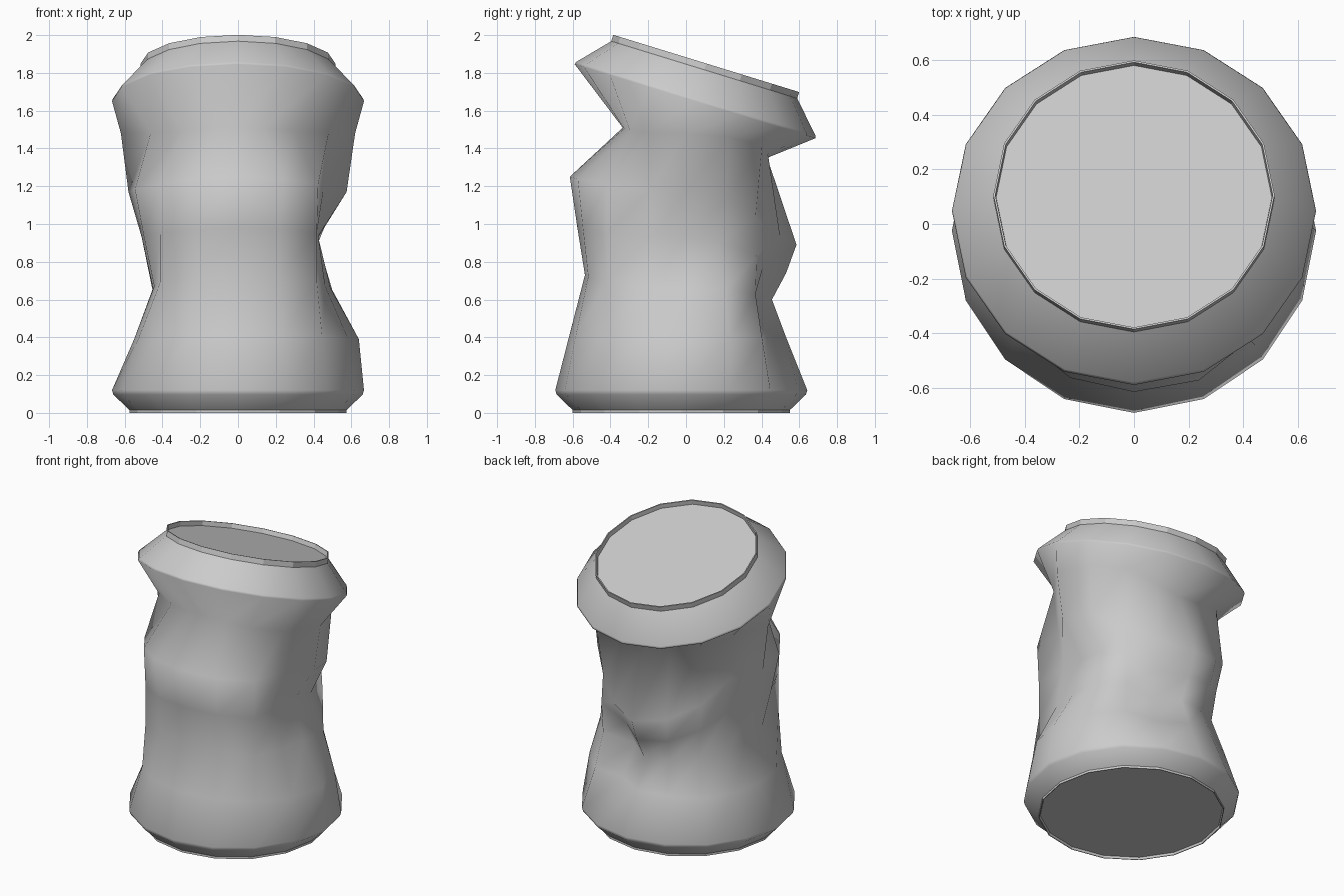
import bpy, bmesh
from math import sin, cos, pi, radians

if "Cube" in bpy.data.objects:
    bpy.data.objects.remove(bpy.data.objects["Cube"])

SIDES = 16
ANGLES = [2 * pi * i / SIDES for i in range(SIDES)]   # 0 = right, 90 deg = back


def flat_ring(r, yc, zc, tilt=0.0, up=0.0):
    """Round ring about (0, yc, zc), tipped backwards, moved 'up' along its axis."""
    return [(r * cos(a),
             yc + r * sin(a) * cos(tilt) + up * sin(tilt),
             zc - r * sin(a) * sin(tilt) + up * cos(tilt)) for a in ANGLES]


def dented_ring(front, side, back, radii):
    """Crumpled ring: a radius per corner, height blended front / side / back."""
    pts = []
    for a, r in zip(ANGLES, radii):
        end = back if sin(a) > 0 else front
        pts.append((r * cos(a), r * sin(a), side + (end - side) * sin(a) ** 2))
    return pts


TILT = radians(17.1)
rings = [
    # base: recessed disc, foot lip, rounded lower shoulder
    flat_ring(0.565, -0.025, 0.015),
    flat_ring(0.57, -0.025, 0.0),
    flat_ring(0.575, -0.025, 0.0),
    flat_ring(0.575, -0.025, 0.015),
    flat_ring(0.66, -0.025, 0.097),
    flat_ring(0.667, -0.025, 0.12),
    # crumpled wall
    dented_ring(0.42, 0.39, 0.40, [.64, .61, .57, .46, .53, .54, .56, .55,
                                   .55, .57, .60, .62, .615, .63, .63, .63]),
    dented_ring(0.73, 0.66, 0.60, [.49, .54, .52, .37, .455, .46, .48, .49,
                                   .45, .48, .58, .56, .535, .56, .59, .50]),
    dented_ring(0.98, 0.93, 0.74, [.425, .46, .53, .44, .53, .53, .51, .47,
                                   .51, .54, .58, .585, .575, .59, .59, .46]),
    dented_ring(1.25, 1.17, 0.89, [.575, .56, .52, .54, .585, .57, .55, .48,
                                   .58, .59, .59, .61, .615, .62, .60, .49]),
    dented_ring(1.51, 1.48, 1.35, [.62, .59, .57, .47, .43, .45, .51, .54,
                                   .62, .50, .42, .355, .335, .355, .42, .52]),
    # tipped top: rounded upper shoulder, rim, recessed lid
    flat_ring(0.667, 0.05, 1.657, TILT, -0.007),
    flat_ring(0.662, 0.05, 1.657, TILT, 0.007),
    flat_ring(0.515, 0.107, 1.85, TILT, -0.035),
    flat_ring(0.515, 0.107, 1.85, TILT),
    flat_ring(0.508, 0.107, 1.85, TILT),
    flat_ring(0.505, 0.107, 1.85, TILT, -0.03),
]
FLAT_BANDS = {0, 1, 2, 13, 14, 15}   # lips keep crisp edges, the wall is smooth

# loft the rings and cap both ends
bm = bmesh.new()
loops = [[bm.verts.new(p) for p in ring] for ring in rings]
for band, (lo, hi) in enumerate(zip(loops, loops[1:])):
    for i in range(SIDES):
        j = (i + 1) % SIDES
        face = bm.faces.new((lo[i], lo[j], hi[j], hi[i]))
        face.smooth = band not in FLAT_BANDS
bm.faces.new(loops[0][::-1])
bm.faces.new(loops[-1])
bmesh.ops.recalc_face_normals(bm, faces=bm.faces)

mesh = bpy.data.meshes.new("crushed_can")
bm.to_mesh(mesh)
bm.free()
can = bpy.data.objects.new("crushed_can", mesh)
bpy.context.collection.objects.link(can)
